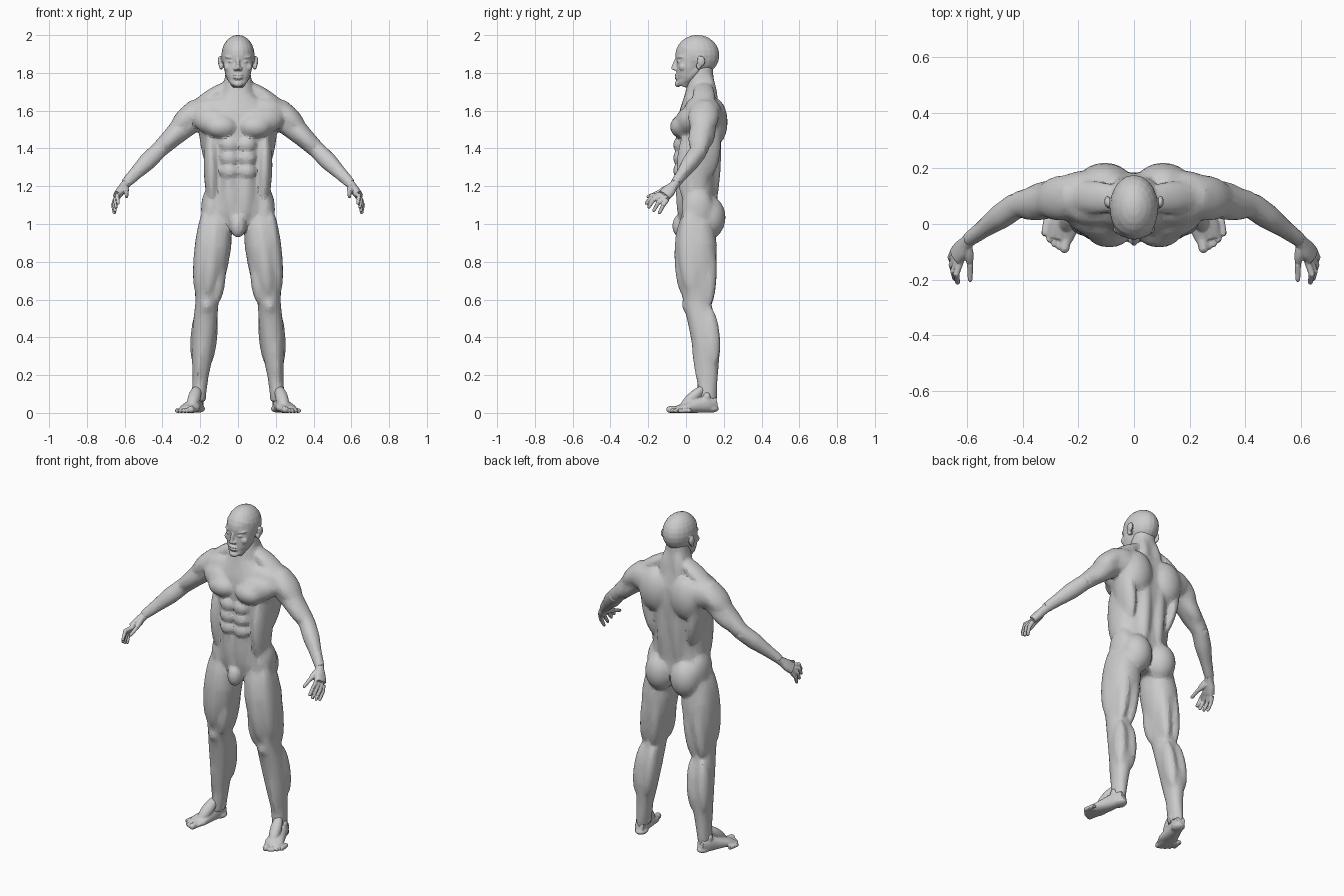
import bpy, bmesh, math
from mathutils import Vector, Matrix

cube = bpy.data.objects.get("Cube")
if cube:
    bpy.data.objects.remove(cube, do_unlink=True)

grey = (0.6, 0.6, 0.6, 1)
skin = bpy.data.materials.new("skin_grey")
skin.use_nodes = True
skin.diffuse_color = grey
skin.node_tree.nodes["Principled BSDF"].inputs["Base Color"].default_value = grey


def frame(start, end):
    """Depth, side and long axes of a bone."""
    along = (end - start).normalized()
    reference = Vector((0, 1, 0)) if abs(along.y) < 0.8 else Vector((0, 0, 1))
    depth = (reference - along * reference.dot(along)).normalized()
    return depth, along.cross(depth), along


def loft(bm, bone, widths, depths, bow=0, sides=24):
    """Closed loft along a bone through evenly spaced, slightly squared rings."""
    start, end = map(Vector, bone)
    depth_axis, side_axis, along = frame(start, end)
    loops = []
    for i, (width, depth) in enumerate(zip(widths, depths)):
        t = i / (len(widths) - 1)
        centre = start.lerp(end, t) + depth_axis * bow * math.sin(math.pi * t)
        loop = []
        for k in range(sides):
            angle = math.tau * k / sides
            c, s = math.cos(angle), math.sin(angle)
            u = math.copysign(abs(c) ** 0.9, c) * width
            v = math.copysign(abs(s) ** 0.9, s) * depth
            loop.append(bm.verts.new(centre + side_axis * u + depth_axis * v))
        loops.append(loop)
    faces = [bm.faces.new(loops[0]), bm.faces.new(loops[-1])]
    for low, high in zip(loops, loops[1:]):
        for k in range(sides):
            n = (k + 1) % sides
            faces.append(bm.faces.new((low[k], low[n], high[n], high[k])))
    bmesh.ops.recalc_face_normals(bm, faces=faces)


def ellipsoid(bm, matrix, radii):
    shape = matrix @ Matrix.Diagonal((*radii, 1))
    bmesh.ops.create_uvsphere(bm, u_segments=20, v_segments=12, radius=1, matrix=shape)


def blob(bm, centre, *radii):
    ellipsoid(bm, Matrix.Translation(centre), radii)


def muscle(bm, bone, width, depth, first=0, last=1, out=0, back=0):
    """Ellipsoid along part of a bone, shifted outward or backward from it."""
    start, end = map(Vector, bone)
    depth_axis, side_axis, along = frame(start, end)
    centre = start.lerp(end, (first + last) / 2) + side_axis * out + depth_axis * back
    axes = Matrix((depth_axis, side_axis, along)).transposed().to_4x4()
    half_length = (end - start).length * (last - first) / 2
    ellipsoid(bm, Matrix.Translation(centre) @ axes, (depth, width, half_length))


def mirror(bm):
    """Add the right-hand copy of all geometry so far."""
    copy = bmesh.ops.duplicate(bm, geom=bm.verts[:] + bm.edges[:] + bm.faces[:])["geom"]
    verts = [item for item in copy if isinstance(item, bmesh.types.BMVert)]
    faces = [item for item in copy if isinstance(item, bmesh.types.BMFace)]
    bmesh.ops.scale(bm, vec=(-1, 1, 1), verts=verts)
    bmesh.ops.reverse_faces(bm, faces=faces)


def finish(name, bm, voxel, smooth, ratio, flip=False):
    """Fuse overlapping masses into one skin, then facet it."""
    if flip:
        bmesh.ops.scale(bm, vec=(-1, 1, 1), verts=bm.verts)
        bmesh.ops.reverse_faces(bm, faces=bm.faces)
    mesh = bpy.data.meshes.new(name)
    bm.to_mesh(mesh)
    bm.free()
    mesh.materials.append(skin)
    obj = bpy.data.objects.new(name, mesh)
    bpy.context.collection.objects.link(obj)
    fuse = obj.modifiers.new("fuse", 'REMESH')
    fuse.mode, fuse.voxel_size = 'VOXEL', voxel
    soften = obj.modifiers.new("soften", 'SMOOTH')
    soften.factor, soften.iterations = 0.5, smooth
    facet = obj.modifiers.new("facet", 'DECIMATE')
    facet.ratio = ratio
    bpy.ops.object.select_all(action='DESELECT')
    obj.select_set(True)
    bpy.context.view_layer.objects.active = obj
    bpy.ops.object.convert(target='MESH')
    bpy.ops.object.shade_smooth_by_angle(angle=math.radians(15))


# Skeleton landmarks of the left side
hip, knee, ankle = (.11, .05, 1.09), (.165, .06, .58), (.21, .11, .06)
shoulder, elbow, wrist = (.2, .1, 1.6), (.42, .07, 1.39), (.6, -.06, 1.21)
thigh, shin = (hip, knee), (knee, ankle)
upper_arm, forearm = (shoulder, elbow), (elbow, wrist)
spine = ((0, .1, 1.7), (0, .08, 1))

# Legs
body = bmesh.new()
loft(body, thigh, (.05, .088, .097, .09, .076, .061), (.06, .095, .11, .105, .09, .072))
loft(body, shin, (.061, .064, .058, .042, .036), (.072, .074, .07, .054, .05), bow=.025)
muscle(body, thigh, .042, .07, last=.92, out=.055, back=-.025)
muscle(body, thigh, .052, .055, first=.1, last=.94, back=-.062)
muscle(body, thigh, .035, .045, first=.5, out=-.05, back=-.04)
muscle(body, shin, .026, .032, first=.12, last=.9, out=.01, back=-.02)
muscle(body, shin, .018, .022, first=.5, last=1.05, back=.043)
muscle(body, shin, .036, .032, first=-.08, last=.1, back=-.05)
for side in (-1, 1):
    muscle(body, thigh, .042, .052, first=.2, last=1.05, out=side * .03, back=.055)
    muscle(body, shin, .037, .048, first=.04, last=.65, out=side * .034, back=.055)
blob(body, (.085, .12, 1.035), .09, .09, .115)       # buttock
blob(body, (.14, .06, 1.08), .056, .085, .12)        # hip

# Arms: deltoid, biceps, triceps, forearm
loft(body, upper_arm, (.078, .068, .054, .044), (.072, .068, .058, .047))
loft(body, forearm, (.045, .047, .036, .028), (.047, .045, .032, .026))
muscle(body, upper_arm, .06, .082, first=-.2, last=.62, out=.02)
muscle(body, upper_arm, .041, .038, first=.25, back=-.03)
muscle(body, upper_arm, .047, .042, first=.15, last=.9, out=-.01, back=.03)
muscle(body, forearm, .038, .04, first=-.1, last=.6, out=.008)

# Paired trunk muscles
muscle(body, ((.03, .09, 1.75), (.25, .1, 1.61)), .036, .06)      # neck to shoulder
muscle(body, ((.03, .1, 1.82), (.05, .14, 1.56)), .042, .046)     # back of neck
muscle(body, ((.01, -.025, 1.51), (.24, .03, 1.57)), .075, .058)  # chest
blob(body, (.09, -.025, 1.515), .085, .06, .06)
blob(body, (.13, .05, 1.6), .12, .06, .07)                        # collar
blob(body, (.105, .145, 1.54), .1, .076, .13)                     # shoulder blade
blob(body, (.18, .13, 1.58), .1, .062, .08)                       # rear shoulder
muscle(body, ((.19, .11, 1.6), (.12, .1, 1.23)), .042, .08)       # side of back
muscle(body, spine, .046, .052, last=.95, out=.048, back=.045)
muscle(body, ((.145, .035, 1.52), (.135, .035, 1.08)), .042, .085)   # ribs and flank
for row in range(3):                                              # stomach
    blob(body, (.045, -.026, 1.42 - .07 * row), .052, .043, .045)
muscle(body, ((.045, -.006, 1.36), (.03, -.006, .98)), .055, .048)
muscle(body, ((.035, .05, 1.82), (.02, .01, 1.64)), .02, .022)    # neck cord
mirror(body)

# Trunk core from crotch up into the skull
loft(body, ((0, .055, .96), (0, .083, 1.905)),
     (.1, .17, .165, .157, .175, .195, .19, .085, .066, .06),
     (.07, .1, .1, .1, .11, .115, .11, .08, .064, .06))
blob(body, (0, -.03, .99), .043, .043, .063)         # lower front of pelvis
finish("body", body, voxel=.009, smooth=9, ratio=.15)

# Head: paired features, then skull, face and nose
head = bmesh.new()
blob(head, (.096, .08, 1.862), .011, .022, .028)     # ear
blob(head, (.089, .068, 1.835), .012, .014, .018)
muscle(head, ((.01, -.046, 1.88), (.07, -.016, 1.885)), .01, .014)  # brow
blob(head, (.034, -.036, 1.86), .018, .012, .009)    # eye
blob(head, (.046, -.018, 1.83), .03, .02, .024)      # cheek bone
blob(head, (.012, -.056, 1.82), .011, .013, .009)    # nostril
muscle(head, ((.062, .07, 1.83), (.02, -.04, 1.735)), .022, .03)    # jaw
mirror(head)
blob(head, (0, .06, 1.893), .088, .117, .108)
loft(head, ((0, -.018, 1.728), (0, .045, 1.92)),
     (.032, .061, .075, .082, .08), (.032, .05, .066, .076, .088))
loft(head, ((0, -.06, 1.815), (0, -.045, 1.88)), (.013, .01, .009), (.021, .018, .01))
for lip in (1.788, 1.773):
    blob(head, (0, -.048, lip), .027, .013, .008)
blob(head, (0, -.044, 1.742), .026, .016, .018)      # chin
finish("head", head, voxel=.0045, smooth=4, ratio=.4)

# Index and little finger: knuckle, joint, tip; the others lie between
index = [Vector(p) for p in ((.62, -.12, 1.16), (.64, -.18, 1.15), (.635, -.21, 1.11))]
little = [Vector(p) for p in ((.65, -.1, 1.13), (.66, -.12, 1.1), (.655, -.14, 1.06))]
thumb = [Vector(p) for p in ((.6, -.08, 1.18), (.59, -.15, 1.165), (.59, -.2, 1.145))]


def finger(bm, knuckle, joint, tip):
    loft(bm, (knuckle, joint), (.013, .011), (.013, .011))
    loft(bm, (joint, tip), (.011, .009), (.011, .009))
    blob(bm, joint, .012, .012, .012)
    blob(bm, tip, .009, .009, .009)


for label, flip in (("left", False), ("right", True)):
    hand = bmesh.new()
    loft(hand, ((.585, -.045, 1.225), (.64, -.115, 1.15)),
         (.024, .024, .024, .022), (.022, .025, .036, .036))
    muscle(hand, (wrist, thumb[1]), .017, .017)
    finger(hand, *thumb)
    for i in range(4):
        knuckle, joint, tip = (a.lerp(b, i / 3) for a, b in zip(index, little))
        reach = (joint - knuckle) * 0.25 * math.sin(math.pi * i / 3)
        finger(hand, knuckle, joint + reach, tip + reach)
    finish(label + "_hand", hand, voxel=.004, smooth=2, ratio=.35, flip=flip)

    foot = bmesh.new()
    loft(foot, ((.207, .16, .055), (.267, -.055, .018)),
         (.025, .036, .04, .047, .054, .045), (.03, .046, .04, .033, .025, .016))
    muscle(foot, ((.213, .1, .14), (.25, -.03, .02)), .034, .03)     # instep
    blob(foot, (.21, .13, .022), .036, .044, .021)                   # heel pad
    for x in (.182, .242):                                           # ankle bones
        blob(foot, (x, .11, .085), .014, .02, .024)
    for i in range(5):                                               # toes
        r = .012 if i else .018
        tip = Vector((.25, -.087, r)).lerp(Vector((.322, -.033, r)), i / 4)
        tip.y -= .012 * math.sin(math.pi * i / 4)
        loft(foot, (tip + Vector((-.01, .06, 0)), tip), (r, r), (r, r))
        blob(foot, tip, r, r, r)
    finish(label + "_foot", foot, voxel=.005, smooth=2, ratio=.35, flip=flip)
